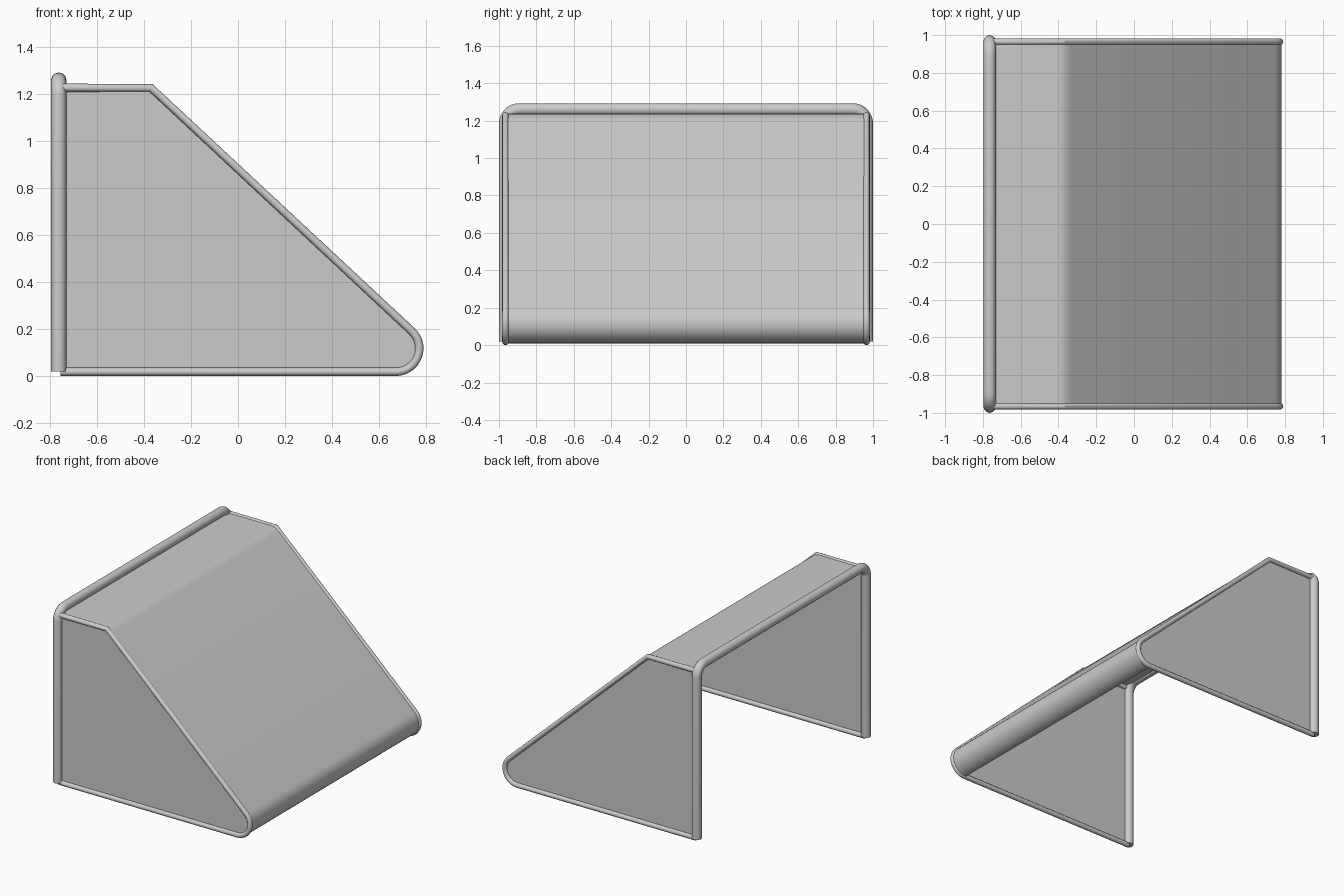
import bpy, bmesh
from math import sin, cos, radians

if "Cube" in bpy.data.objects:
    bpy.data.objects.remove(bpy.data.objects["Cube"])


def arc(cx, cz, r, a0, a1, n):
    """Points of an arc, angles in degrees."""
    return [(cx + r * cos(radians(a0 + (a1 - a0) * i / n)),
             cz + r * sin(radians(a0 + (a1 - a0) * i / n))) for i in range(n + 1)]


def tube(name, pts, radius):
    """Round capped tube along a path."""
    cu = bpy.data.curves.new(name + "_path", 'CURVE')
    cu.dimensions = '3D'
    cu.bevel_depth = radius
    cu.bevel_resolution = 4
    cu.use_fill_caps = True
    sp = cu.splines.new('POLY')
    sp.points.add(len(pts) - 1)
    for p, co in zip(sp.points, pts):
        p.co = (*co, 1)
    tmp = bpy.data.objects.new(name + "_path", cu)
    bpy.context.collection.objects.link(tmp)
    dg = bpy.context.evaluated_depsgraph_get()
    me = bpy.data.meshes.new_from_object(tmp.evaluated_get(dg))
    bpy.data.objects.remove(tmp)
    return finish(name, me)


def finish(name, me):
    ob = bpy.data.objects.new(name, me)
    ob.data.name = name
    bpy.context.collection.objects.link(ob)
    bpy.ops.object.select_all(action='DESELECT')
    ob.select_set(True)
    bpy.context.view_layer.objects.active = ob
    bpy.ops.object.shade_smooth_by_angle(angle=radians(40))
    return ob


def sheet(name, faces):
    """Mesh made of faces given as lists of coordinates."""
    bm = bmesh.new()
    for f in faces:
        bm.faces.new([bm.verts.new(c) for c in f])
    bmesh.ops.remove_doubles(bm, verts=bm.verts, dist=1e-5)
    me = bpy.data.meshes.new(name)
    bm.to_mesh(me)
    bm.free()
    return finish(name, me)


BACK_X, FRAME_R = -0.764, 0.033
EDGE_R, SIDE_Y = 0.0175, 0.965
NOSE = (0.673, 0.1175)

# Rear hoop frame with rounded upper corners
fy, fz, cr = 1 - FRAME_R, 1.26, 0.075
hoop = ([(fy, 0.02)] + arc(fy - cr, fz - cr, cr, 0, 90, 8)
        + arc(cr - fy, fz - cr, cr, 90, 180, 8) + [(-fy, 0.02)])
tube("rear_frame", [(BACK_X, y, z) for y, z in hoop], FRAME_R)

# Side outline: top edge, slope, rounded nose, bottom edge
nose = arc(*NOSE, 0.1, 47, -90, 14)
outline = [(-0.757, 1.228), (-0.371, 1.228)] + nose + [(-0.757, EDGE_R)]

for side, label in ((-1, "front"), (1, "back")):
    y = side * SIDE_Y
    path = [(x, y, z) for x, z in outline]
    tube(label + "_edge_trim", path, EDGE_R)
    # Flat side panel, wound to face outward
    sheet(label + "_side_panel", [path if side > 0 else path[::-1]])

# Cover sheet over the top, down the slope and around the nose
cover = ([(-0.757, 1.237), (-0.40, 1.237), (-0.368, 1.233), (-0.335, 1.207)]
         + arc(*NOSE, 0.108, 47, -90, 14))
sheet("cover", [[(x0, -SIDE_Y, z0), (x1, -SIDE_Y, z1), (x1, SIDE_Y, z1), (x0, SIDE_Y, z0)]
                for (x0, z0), (x1, z1) in zip(cover, cover[1:])])
